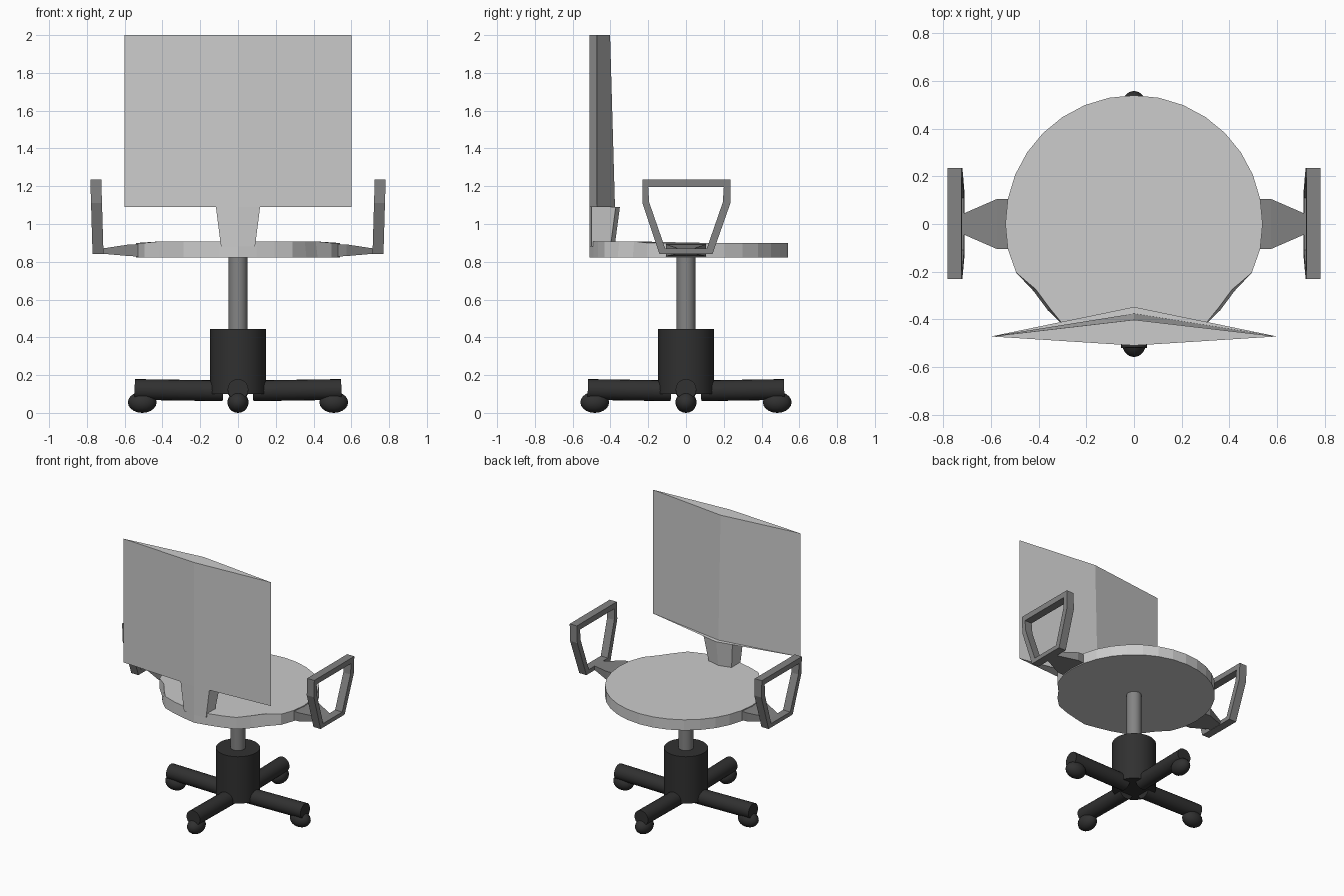
import bpy, bmesh
from math import cos, sin, pi, radians
from mathutils import Vector

if "Cube" in bpy.data.objects:
    bpy.data.objects.remove(bpy.data.objects["Cube"])


def material(name, v):
    m = bpy.data.materials.new(name)
    m.diffuse_color = (v, v, v, 1)
    m.use_nodes = True
    m.node_tree.nodes["Principled BSDF"].inputs["Base Color"].default_value = m.diffuse_color
    return m


BLACK = material("black_plastic", 0.03)
GREY = material("dark_grey", 0.23)


def finish(bm, name, mat=None, smooth=False):
    bmesh.ops.recalc_face_normals(bm, faces=bm.faces)
    me = bpy.data.meshes.new(name)
    bm.to_mesh(me)
    bm.free()
    ob = bpy.data.objects.new(name, me)
    bpy.context.collection.objects.link(ob)
    if mat:
        me.materials.append(mat)
    if smooth:
        bpy.ops.object.select_all(action='DESELECT')
        ob.select_set(True)
        bpy.context.view_layer.objects.active = ob
        bpy.ops.object.shade_smooth_by_angle(angle=radians(40))
    return ob


def loft(name, sections, mat=None, loop=False, smooth=False):
    """Skin matching point rings; cap the ends unless the rings loop round."""
    bm = bmesh.new()
    rings = [[bm.verts.new(p) for p in s] for s in sections]
    n = len(rings[0])
    pairs = list(zip(rings, rings[1:] + rings[:1])) if loop else list(zip(rings, rings[1:]))
    for a, b in pairs:
        for i in range(n):
            j = (i + 1) % n
            bm.faces.new((a[i], a[j], b[j], b[i]))
    if not loop:
        bm.faces.new(rings[0])
        bm.faces.new(rings[-1])
    return finish(bm, name, mat, smooth)


def tube(name, start, end, r, mat, sides=24):
    start, end = Vector(start), Vector(end)
    q = (end - start).to_track_quat('Z', 'Y')
    ring = [q @ Vector((r * cos(2 * pi * i / sides), r * sin(2 * pi * i / sides), 0))
            for i in range(sides)]
    return loft(name, [[c + v for v in ring] for c in (start, end)], mat, smooth=True)


# Seat: 32-sided disc with a slightly wavy front edge
wave = {-2: 0.535, -3: 0.495, -4: 0.50, -5: 0.52, -6: 0.505, -7: 0.50, -8: 0.51}
def seat_ring(z, flare):
    pts = []
    for i in range(32):
        k = i if i <= 16 else i - 32
        key = k if k >= -8 else -16 - k
        r = wave.get(key, 0.54) + (flare if key in (-3, -4) else 0)
        a = k * pi / 16
        zz = z + (0.008 if key < -2 and flare == 0 else 0)
        pts.append((r * cos(a), r * sin(a), zz))
    return pts
loft("seat", [seat_ring(0.822, 0.012), seat_ring(0.9, 0)])


# Backrest: tall flat diamond with a small ledge at the bottom
def diamond(z, inner):
    return [(-0.6, -0.472, z), (0, -0.51, z), (0.6, -0.472, z), (0, inner, z)]
loft("backrest", [diamond(1.09, -0.348), diamond(1.091, -0.376), diamond(2.0, -0.402)])


# Stem joining seat and backrest
def stem_ring(z, w, inner):
    return [(-w, -0.5, z), (0, -0.51, z), (w, -0.5, z),
            (w, inner - 0.022, z), (0, inner, z), (-w, inner - 0.022, z)]
loft("backrest_stem", [stem_ring(0.88, 0.09, -0.378), stem_ring(1.09, 0.117, -0.35)])

# Armrests: open frame leaning outwards, plus tapered bracket
outer = [(-0.14, 0.84), (-0.23, 1.11), (-0.23, 1.235),
         (0.235, 1.235), (0.235, 1.11), (0.14, 0.84)]
inner = [(-0.11, 0.87), (-0.195, 1.115), (-0.2, 1.195),
         (0.2, 1.195), (0.195, 1.115), (0.11, 0.87)]
for side, s in (("right", 1), ("left", -1)):
    rings = []
    for (yo, zo), (yi, zi) in zip(outer, inner):
        lo, li = (zo - 0.84) * 0.03, (zi - 0.84) * 0.03
        rings.append([(s * (0.712 + li), yi, zi), (s * (0.77 + li), yi, zi),
                      (s * (0.77 + lo), yo, zo), (s * (0.712 + lo), yo, zo)])
    loft(side + "_armrest", rings, GREY, loop=True)
    loft(side + "_arm_bracket", [
        [(s * x, -w, z0), (s * x, w, z0), (s * x, w, z1), (s * x, -w, z1)]
        for x, w, z0, z1 in ((0.45, 0.105, 0.825, 0.895), (0.575, 0.105, 0.83, 0.892),
                             (0.72, 0.042, 0.843, 0.87))], GREY)

# Column and hub
tube("column", (0, 0, 0.42), (0, 0, 0.825), 0.05, GREY)
tube("hub", (0, 0, 0.1), (0, 0, 0.445), 0.147, BLACK, 32)

# Four legs with flattened ball casters
for i in range(4):
    c, s = round(cos(i * pi / 2)), round(sin(i * pi / 2))
    end, wheel = (0.547, 0.507) if i % 2 == 0 else (0.52, 0.483)
    tube(f"leg_{i + 1}", (c * 0.08, s * 0.08, 0.117), (end * c, end * s, 0.124),
         0.055, BLACK, 20)
    bm = bmesh.new()
    bmesh.ops.create_uvsphere(bm, u_segments=16, v_segments=10, radius=1)
    for v in bm.verts:
        x, y = wheel + v.co.x * 0.076, v.co.y * 0.056
        v.co = (c * x - s * y, s * x + c * y, 0.056 + v.co.z * 0.056)
    finish(bm, f"caster_{i + 1}", BLACK, True)
